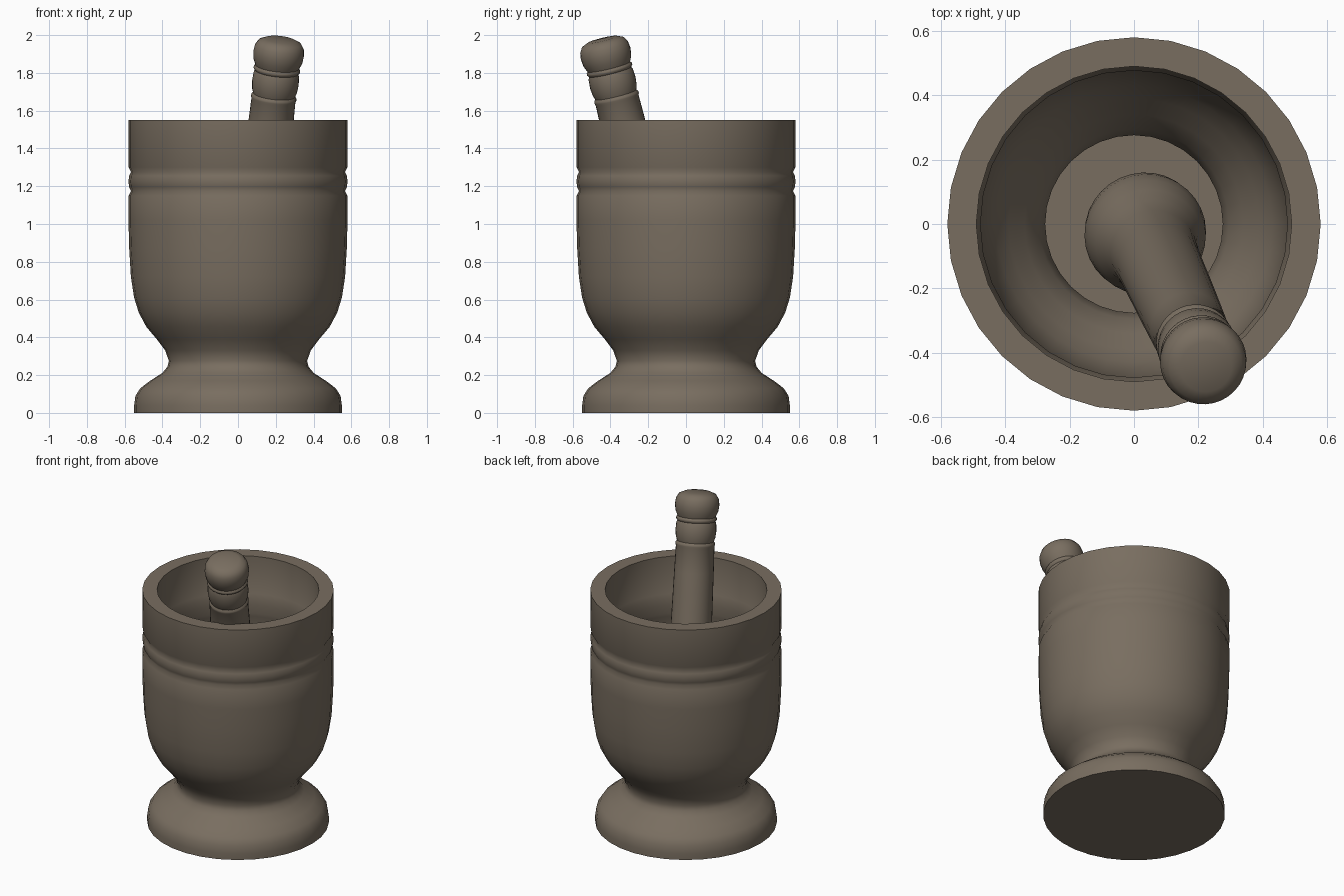
import bpy
import bmesh
import math
from mathutils import Vector

SIDES = 32

cube = bpy.data.objects.get("Cube")
if cube:
    bpy.data.objects.remove(cube, do_unlink=True)

# Single stone colour
stone = bpy.data.materials.new("brown stone")
stone.use_nodes = True
colour = (0.19, 0.155, 0.117, 1)
stone.diffuse_color = colour
shader = stone.node_tree.nodes["Principled BSDF"]
shader.inputs["Base Color"].default_value = colour
shader.inputs["Roughness"].default_value = 0.8


def lathe(name, profile):
    """Turn a (radius, height) profile around z; zero-radius ends become fans."""
    bm = bmesh.new()
    rings = []
    for r, z in profile:
        count = SIDES if r > 0 else 1
        rings.append([bm.verts.new((r * math.sin(math.tau * i / SIDES),
                                    r * math.cos(math.tau * i / SIDES), z))
                      for i in range(count)])
    for a, b in zip(rings, rings[1:]):
        for i in range(SIDES):
            j = (i + 1) % SIDES
            corners = [a[i % len(a)], a[j % len(a)], b[j % len(b)], b[i % len(b)]]
            bm.faces.new(list(dict.fromkeys(corners)))
    bmesh.ops.recalc_face_normals(bm, faces=bm.faces)
    mesh = bpy.data.meshes.new(name)
    bm.to_mesh(mesh)
    bm.free()
    mesh.materials.append(stone)
    obj = bpy.data.objects.new(name, mesh)
    bpy.context.collection.objects.link(obj)
    bpy.ops.object.select_all(action="DESELECT")
    obj.select_set(True)
    bpy.context.view_layer.objects.active = obj
    bpy.ops.object.shade_smooth_by_angle(angle=math.radians(50))
    return obj


# Mortar: footed outer wall with a raised band, then the hollow inside
foot = [(0, 0), (.55, 0), (.55, .04), (.543, .09), (.518, .13), (.465, .17),
        (.40, .212), (.373, .245), (.366, .275)]
body = [(.385, .33), (.43, .39), (.485, .455), (.525, .53), (.55, .61),
        (.567, .72), (.576, .87), (.58, 1.02), (.579, 1.15), (.567, 1.175)]
band = [(.576, 1.195), (.58, 1.225), (.576, 1.255), (.567, 1.275)]
rim = [(.579, 1.3), (.58, 1.55), (.49, 1.55)]
inside = [(.49, 1.3), (.477, 1.275), (.488, 1.225), (.477, 1.175), (.488, 1.15),
          (.486, .95), (.475, .75), (.457, .63), (.43, .56), (.39, .5),
          (.34, .435), (.295, .37), (.276, .29), (.282, .23), (.33, .17),
          (.43, .09), (0, .09)]
lathe("mortar", foot + body + band + rim + inside)

# Pestle: grinding ball, shaft, two grooves and a domed grip, along its own axis
ball = [(.19 * math.cos(a), .19 * math.sin(a))
        for a in (math.radians(-90 + 15 * k) for k in range(1, 8))]
shaft = [(.168, .11), (.148, .17), (.136, .25), (.13, .4), (.125, .9),
         (.12, 1.25), (.117, 1.405)]
grip = [(.121, 1.415), (.12, 1.425), (.112, 1.435), (.12, 1.46), (.124, 1.5),
        (.121, 1.545), (.115, 1.56), (.124, 1.57), (.123, 1.58), (.116, 1.588),
        (.13, 1.62), (.135, 1.66), (.13, 1.695), (.114, 1.722), (.08, 1.737),
        (0, 1.742)]
pestle = lathe("pestle", [(0, -.19)] + ball + shaft + grip)
pestle.location = (.035, -.03, .3)
pestle.rotation_mode = "QUATERNION"
pestle.rotation_quaternion = Vector((.18, -.395, 1.6)).to_track_quat("Z", "Y")
